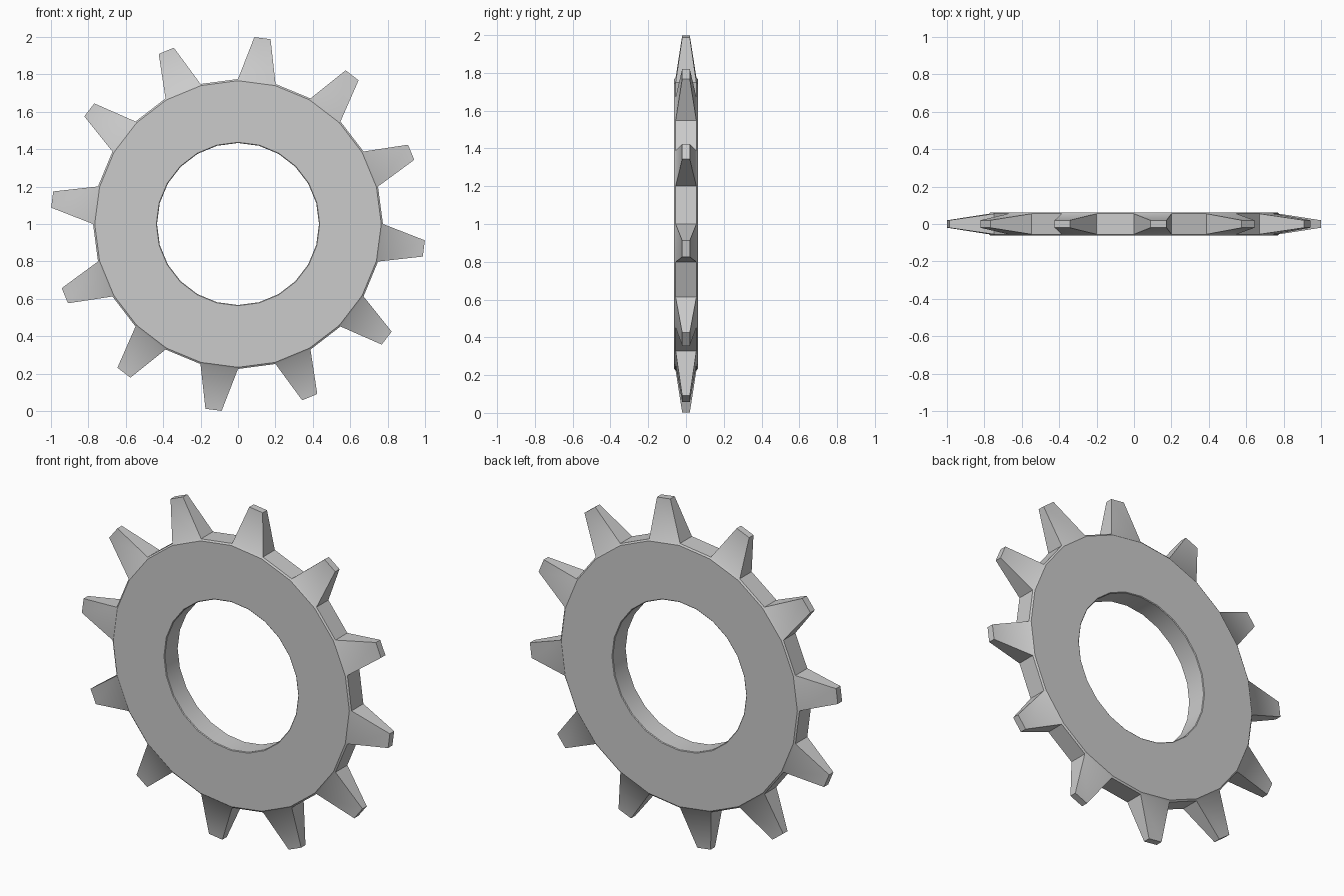
import bpy, bmesh
from math import sin, cos, radians

if "Cube" in bpy.data.objects:
    bpy.data.objects.remove(bpy.data.objects["Cube"])

SEGMENTS = 24   # every second segment carries a tooth
# Ring cross-section as (radius, y), slightly chamfered at the edges
PROFILE = [(0.433, -0.059), (0.437, -0.0625), (0.766, -0.0625), (0.775, -0.055),
           (0.775, 0.055), (0.766, 0.0625), (0.437, 0.0625), (0.433, 0.059)]
TIP_RADIUS, TIP_HALF_DEPTH = 1.003, 0.02


def polar(r, y, degrees):
    a = radians(degrees)
    return (r * sin(a), y, 1.0 + r * cos(a))


bm = bmesh.new()
step = 360 / SEGMENTS
rings = [[bm.verts.new(polar(r, y, i * step)) for r, y in PROFILE]
         for i in range(SEGMENTS)]
n = len(PROFILE)

for i in range(SEGMENTS):
    a, b = rings[i], rings[(i + 1) % SEGMENTS]
    for k in range(n):
        m = (k + 1) % n
        if k == 3 and i % 2 == 0:
            # Tooth tapering in width and depth from the rim segment
            base = [a[3], a[4], b[4], b[3]]
            mid = (i + 0.5) * step
            tip = [bm.verts.new(polar(TIP_RADIUS, y * TIP_HALF_DEPTH, mid + s * 2.5))
                   for y, s in ((-1, -1), (1, -1), (1, 1), (-1, 1))]
            for j in range(4):
                q = (j + 1) % 4
                bm.faces.new((base[j], base[q], tip[q], tip[j]))
            bm.faces.new(tip)
        else:
            bm.faces.new((a[k], a[m], b[m], b[k]))

bmesh.ops.recalc_face_normals(bm, faces=bm.faces[:])
mesh = bpy.data.meshes.new("gear_wheel")
bm.to_mesh(mesh)
bm.free()

gear = bpy.data.objects.new("gear_wheel", mesh)
bpy.context.collection.objects.link(gear)
bpy.context.view_layer.objects.active = gear
gear.select_set(True)
bpy.ops.object.shade_smooth_by_angle(angle=radians(35))
